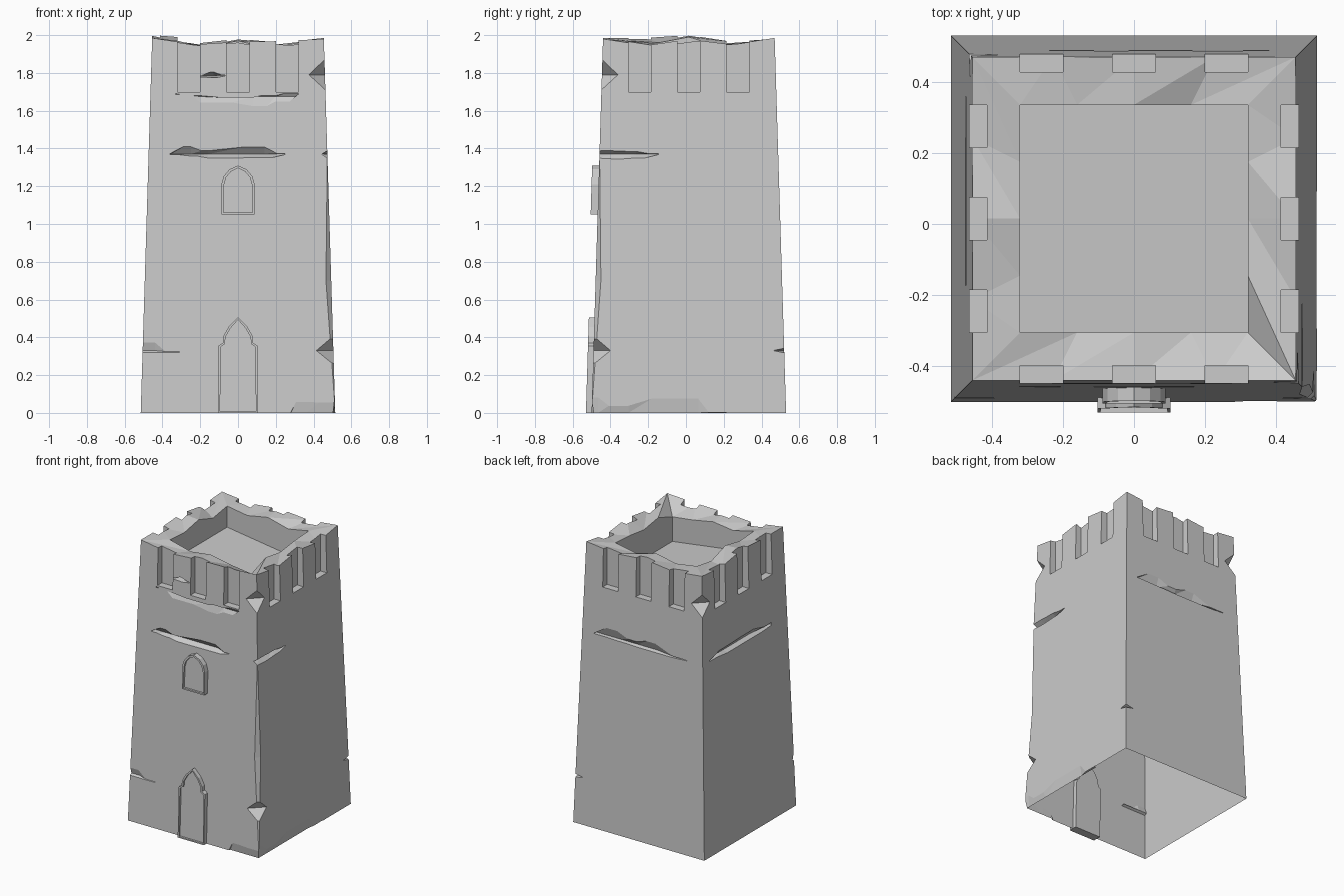
import bpy, bmesh, math
from mathutils import Matrix, Vector

if "Cube" in bpy.data.objects:
    bpy.data.objects.remove(bpy.data.objects["Cube"])

CY = 0.015


def half(z):
    return 0.515 - 0.0305 * z


def frame(k, u, out, z):
    # point on side k (0 front, 1 right, 2 back, 3 left); out = distance from axis
    p = Matrix.Rotation(k * math.pi / 2, 3, 'Z') @ Vector((u, -out, z))
    p.y += CY
    return p


def make(name, bm):
    bmesh.ops.recalc_face_normals(bm, faces=bm.faces)
    if bm.calc_volume(signed=True) < 0:
        bmesh.ops.reverse_faces(bm, faces=bm.faces)
    me = bpy.data.meshes.new(name)
    bm.to_mesh(me)
    bm.free()
    ob = bpy.data.objects.new(name, me)
    bpy.context.collection.objects.link(ob)
    return ob


def volume(me):
    bm = bmesh.new()
    bm.from_mesh(me)
    v = bm.calc_volume(signed=True)
    bm.free()
    return v


# tapered tower body with uneven rim and sunken roof
bm = bmesh.new()
outer_z = [1.985, 1.95, 1.965, 1.968, 1.98, 1.945, 1.978, 1.95,
           1.985, 1.96, 1.98, 1.955, 1.98, 1.965, 2.0, 1.985]
inner_z = [1.97, 1.93, 1.95, 1.92, 1.90, 1.955, 1.93, 1.95,
           1.96, 1.93, 1.97, 1.94, 1.965, 1.94, 1.99, 1.96]
outer, inner = [], []
for k in range(4):
    for i in range(4):
        f = -1 + i / 2
        j = k * 4 + i
        h = half(outer_z[j])
        outer.append(bm.verts.new(frame(k, f * h, h, outer_z[j])))
        inner.append(bm.verts.new(frame(k, f * 0.32, 0.32, inner_z[j])))
base = [bm.verts.new(frame(k, -0.515, 0.515, 0)) for k in range(4)]
floor = []
for k in range(4):
    p = frame(k, -0.32, 0.32, 0)
    p.z = 1.77 - 0.14 * p.x
    floor.append(bm.verts.new(p))
for k in range(4):
    n = (k + 1) % 4
    idx = [(k * 4 + i) % 16 for i in range(5)]
    bm.faces.new([base[k], base[n]] + [outer[i] for i in reversed(idx)])
    bm.faces.new([floor[n], floor[k]] + [inner[i] for i in idx])
for i in range(16):
    j = (i + 1) % 16
    bm.faces.new([outer[i], outer[j], inner[j]])
    bm.faces.new([outer[i], inner[j], inner[i]])
bm.faces.new(floor)
bm.faces.new(base[::-1])
tower = make("tower_body", bm)
cutters = []


def slot(k, u):
    # crenel slot on the outside of the parapet
    bm = bmesh.new()
    bmesh.ops.create_cube(bm, size=1)
    for v in bm.verts:
        v.co = frame(k, u + v.co.x * 0.12, 0.513 + v.co.y * 0.2, 1.9 + v.co.z * 0.4)
    cutters.append(make("slot_cutter", bm))


def groove(k, stations, zc, depth):
    # V-shaped crack; stations are (u, top z, bottom z) between two pointed ends
    bm = bmesh.new()
    e = 0.02
    s = (depth + e) / depth
    rows = []
    for u, t, b in stations:
        zs = [(zc + (t - zc) * s, e), (zc + (b - zc) * s, e), (zc, -depth)]
        rows.append([bm.verts.new(frame(k, u, half(zc if o < 0 else zc + (z - zc) / s) + o, z))
                     for z, o in zs])
    for a, b in zip(rows, rows[1:]):
        for i in range(3):
            j = (i + 1) % 3
            bm.faces.new([a[i], b[i], b[j]])
            bm.faces.new([a[i], b[j], a[j]])
    bm.faces.new(rows[0])
    bm.faces.new(rows[-1][::-1])
    cutters.append(make("crack_cutter", bm))


def chip(sx, sy, z, r, rz):
    # octahedral bite out of a vertical corner
    bm = bmesh.new()
    h = half(z)
    c = Vector((sx * h, sy * h + CY, z))
    ring = [bm.verts.new(c + Vector((r * math.cos(a * math.pi / 2), r * math.sin(a * math.pi / 2), 0)))
            for a in range(4)]
    tips = [bm.verts.new(frame(0, sx * half(z + s * rz), -sy * half(z + s * rz), z + s * rz))
            for s in (1, -1)]
    for i in range(4):
        for t in tips:
            bm.faces.new([ring[i], ring[(i + 1) % 4], t])
    cutters.append(make("chip_cutter", bm))


for k in range(4):
    for u in (-0.26, 0, 0.26):
        slot(k, u)

# cracks round the upper walls
E = 0.002
groove(0, [(-.36, 1.37 + E, 1.37 - E), (-.25, 1.41, 1.36), (-.16, 1.388, 1.35), (.14, 1.408, 1.352),
           (.25, 1.37 + E, 1.37 - E)], 1.37, 0.035)
groove(1, [(-.56, 1.385, 1.35), (-.4, 1.388, 1.345), (-.28, 1.385, 1.35), (-.16, 1.37 + E, 1.37 - E)], 1.37, 0.03)
groove(2, [(-.38, 1.36 + E, 1.36 - E), (-.2, 1.425, 1.355), (-.05, 1.39, 1.352), (.1, 1.415, 1.352),
           (.35, 1.36 + E, 1.36 - E)], 1.36, 0.025)
groove(3, [(-.4, 1.36 + E, 1.36 - E), (-.2, 1.395, 1.345), (.1, 1.40, 1.345), (.3, 1.37, 1.352)], 1.36, 0.03)
# shallow scar and nick under the front parapet
groove(0, [(-.33, 1.692, 1.685), (-.2, 1.68, 1.645), (.08, 1.67, 1.628), (.2, 1.68, 1.65),
           (.32, 1.692, 1.688)], 1.675, 0.012)
groove(0, [(-.2, 1.782, 1.778), (-.13, 1.805, 1.775), (-.07, 1.788, 1.784)], 1.785, 0.07)
# broken lower edges
groove(1, [(-.56, .03, -.05), (-.48, .095, -.05), (-.32, .04, -.05), (.05, .085, -.05), (.2, .003, -.01)], 0.0, 0.012)
groove(0, [(.28, .003, -.01), (.36, .065, -.05), (.56, .06, -.05)], 0.0, 0.012)
groove(0, [(-.55, .36, .32), (-.44, .375, .32), (-.31, .325, .321)], 0.33, 0.015)

# chipped corners
chip(1, -1, 0.33, 0.09, 0.075)
chip(1, -1, 1.79, 0.085, 0.08)
chip(-1, 1, 1.77, 0.085, 0.08)
chip(1, 1, 0.33, 0.06, 0.012)
chip(1, -1, 0.70, 0.028, 0.69)

# cut everything out of the body, trying another solver if a cut goes wrong
bpy.context.view_layer.objects.active = tower
for c in cutters:
    c.hide_render = True
    before = volume(tower.data)
    for solver in ('EXACT', 'MANIFOLD', 'FLOAT'):
        m = tower.modifiers.new("cut", 'BOOLEAN')
        m.operation = 'DIFFERENCE'
        m.solver = solver
        m.object = c
        dg = bpy.context.evaluated_depsgraph_get()
        me = bpy.data.meshes.new_from_object(tower.evaluated_get(dg))
        tower.modifiers.remove(m)
        if 0.95 * before < volume(me) < before:
            tower.data = me
            break
    bpy.data.objects.remove(c)

# open underside
bm = bmesh.new()
bm.from_mesh(tower.data)
bm.normal_update()
under = [f for f in bm.faces if f.normal.z < -0.9 and all(v.co.z < 0.001 for v in f.verts)]
bmesh.ops.delete(bm, geom=under, context='FACES')
bm.to_mesh(tower.data)
bm.free()


def arch(name, right, y0, y1, inset, recess, z0):
    # framed pointed opening; right = right half of outline, ending at the apex
    pts = right + [(-x, z) for x, z in reversed(right[:-1])]
    bm = bmesh.new()
    tilt = 0.0305
    vs = [bm.verts.new((x, y0 + tilt * (z - z0), z)) for x, z in pts]
    f = bm.faces.new(vs)
    back = bm.faces.new([bm.verts.new((x, y1 + tilt * (z - z0), z)) for x, z in reversed(pts)])
    bv = list(back.verts)[::-1]
    for i in range(len(vs)):
        j = (i + 1) % len(vs)
        bm.faces.new([vs[i], bv[i], bv[j], vs[j]])
    bm.normal_update()
    bmesh.ops.inset_region(bm, faces=[f], thickness=inset)
    panel = bmesh.ops.extrude_face_region(bm, geom=[f])
    moved = [g for g in panel['geom'] if isinstance(g, bmesh.types.BMVert)]
    bmesh.ops.translate(bm, verts=moved, vec=(0, recess, 0))
    if f.is_valid:
        bmesh.ops.delete(bm, geom=[f], context='FACES_ONLY')
    return make(name, bm)


# door and window
arch("door", [(.103, 0), (.103, .355), (.08, .37), (.078, .405), (.05, .455), (0, .505)],
     -0.53, -0.47, 0.012, 0.014, 0)
arch("window", [(.088, 1.05), (.088, 1.21), (.075, 1.255), (.045, 1.29), (0, 1.31)],
     -0.505, -0.45, 0.014, 0.014, 1.05)
